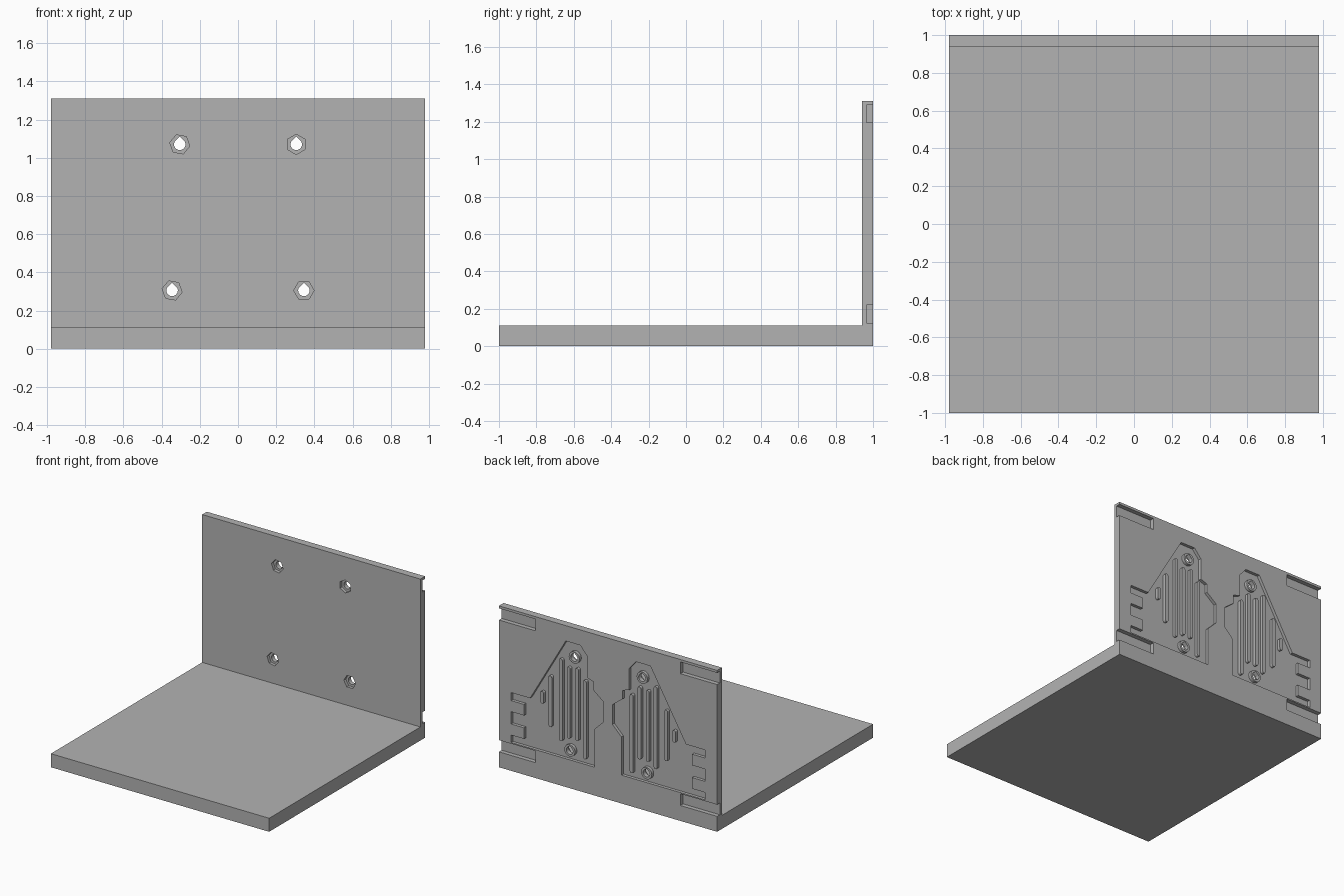
import bpy, bmesh
from math import cos, sin, pi, radians

cube = bpy.data.objects.get("Cube")
if cube:
    bpy.data.objects.remove(cube, do_unlink=True)

grey = bpy.data.materials.new("light_grey")
grey.use_nodes = True
colour = (0.45, 0.45, 0.45, 1)
grey.diffuse_color = colour
grey.node_tree.nodes["Principled BSDF"].inputs["Base Color"].default_value = colour


def add_prism(bm, outline, y0, y1):
    """Extrude an (x, z) outline from y0 to y1."""
    face = bm.faces.new([bm.verts.new((x, y0, z)) for x, z in outline])
    ext = bmesh.ops.extrude_face_region(bm, geom=[face])
    for item in ext["geom"]:
        if isinstance(item, bmesh.types.BMVert):
            item.co.y = y1


def make(name, prisms):
    bm = bmesh.new()
    for outline, y0, y1 in prisms:
        add_prism(bm, outline, y0, y1)
    bmesh.ops.recalc_face_normals(bm, faces=bm.faces[:])
    mesh = bpy.data.meshes.new(name)
    bm.to_mesh(mesh)
    bm.free()
    mesh.materials.append(grey)
    obj = bpy.data.objects.new(name, mesh)
    bpy.context.collection.objects.link(obj)
    return obj


def cut(obj, cutter):
    mod = obj.modifiers.new(cutter.name, "BOOLEAN")
    mod.operation = "DIFFERENCE"
    mod.solver = "EXACT"
    mod.object = cutter
    bpy.context.view_layer.objects.active = obj
    bpy.ops.object.modifier_apply(modifier=mod.name)


def rect(x0, x1, z0, z1):
    return [(x0, z0), (x1, z0), (x1, z1), (x0, z1)]


def ring(x, z, r, n, turn=0.0):
    return [(x + r * cos(turn + 2 * pi * i / n), z + r * sin(turn + 2 * pi * i / n)) for i in range(n)]


def teardrop(x, z, r):
    arc = [radians(150 + 240 * i / 16) for i in range(17)]
    return [(x + r * cos(a), z + r * sin(a)) for a in arc] + [(x, z + 1.35 * r)]


def capsule(x, z0, z1, r):
    arc = [pi * i / 6 for i in range(7)]
    return ([(x + r * cos(a), z1 - r + r * sin(a)) for a in arc]
            + [(x - r * cos(a), z0 + r - r * sin(a)) for a in arc])


def flip(outline):
    return [(-x, z) for x, z in outline]


# Sizes
W, BACK, WALL_FRONT = 0.98, 1.0, 0.94
FLOOR = 0.975          # depth of the back recess
OUT = 1.1

# Bracket: floor slab and upright wall from one L profile
bm = bmesh.new()
profile = [(-1, 0), (BACK, 0), (BACK, 1.31), (WALL_FRONT, 1.31), (WALL_FRONT, 0.11), (-1, 0.11)]
face = bm.faces.new([bm.verts.new((-W, y, z)) for y, z in profile])
for item in bmesh.ops.extrude_face_region(bm, geom=[face])["geom"]:
    if isinstance(item, bmesh.types.BMVert):
        item.co.x = W
bmesh.ops.recalc_face_normals(bm, faces=bm.faces[:])
mesh = bpy.data.meshes.new("bracket")
bm.to_mesh(mesh)
bm.free()
mesh.materials.append(grey)
bracket = bpy.data.objects.new("bracket", mesh)
bpy.context.collection.objects.link(bracket)

# Recess in the back: tower, sloped shoulder and three side tabs, mirrored
half = [(0.12, 0.23), (0.87, 0.23), (0.87, 0.29), (0.755, 0.29),
        (0.755, 0.38), (0.87, 0.38), (0.87, 0.48), (0.755, 0.48),
        (0.755, 0.57), (0.87, 0.57), (0.87, 0.635), (0.70, 0.635),
        (0.38, 1.185), (0.25, 1.185), (0.19, 1.115), (0.19, 0.94),
        (0.13, 0.92), (0.13, 0.85), (0.04, 0.78), (0.04, 0.62), (0.12, 0.54)]
recess = make("recess_cutter", [(o, FLOOR, OUT) for o in (half, flip(half))])

# Clip notches open to both side edges
notches = make("notch_cutter", [
    (o, 0.965, OUT)
    for z0, z1 in ((0.125, 0.22), (1.195, 1.29))
    for o in (rect(0.65, OUT, z0, z1), rect(-OUT, -0.65, z0, z1))])

# Screw holes and nut pockets
screws = [(0.305, 1.07, 90), (-0.305, 1.07, 50), (0.345, 0.305, 0), (-0.345, 0.305, -10)]
holes = make("hole_cutter", [(teardrop(x, z, 0.03), 0.9, OUT) for x, z, a in screws])
nuts = make("nut_cutter", [(ring(x, z, 0.053, 6, radians(a)), 0.9, 0.965) for x, z, a in screws])

for cutter in (recess, notches, nuts, holes):
    cut(bracket, cutter)

# Raised ribs inside the recess
ribs = [(0.593, 0.62, 0.72), (0.52, 0.45, 0.865), (0.425, 0.36, 1.03),
        (0.355, 0.40, 0.98), (0.28, 0.40, 0.99), (0.21, 0.27, 0.91)]
make("back_ribs", [(o, FLOOR - 0.003, BACK)
                   for x, z0, z1 in ribs
                   for o in (capsule(x, z0, z1, 0.015), flip(capsule(x, z0, z1, 0.015)))])

# Round bosses around the screw holes
bosses = make("screw_bosses", [(ring(x, z, 0.048, 24), FLOOR - 0.003, BACK) for x, z, a in screws])
cut(bosses, holes)

for cutter in (recess, notches, nuts, holes):
    bpy.data.objects.remove(cutter, do_unlink=True)
